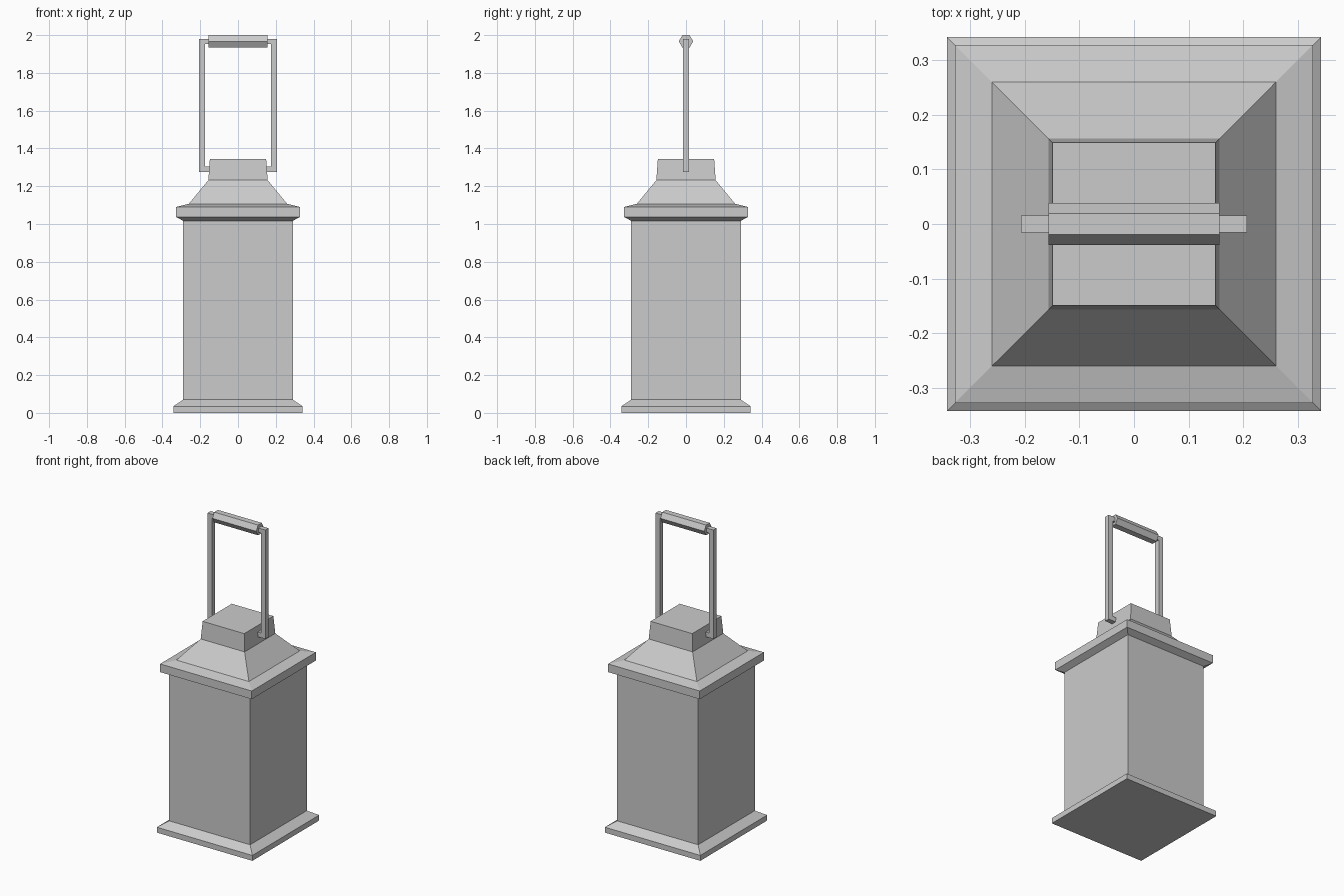
import bpy, bmesh, math
from mathutils import Matrix

if "Cube" in bpy.data.objects:
    bpy.data.objects.remove(bpy.data.objects["Cube"])


def finish(name, bm):
    bmesh.ops.recalc_face_normals(bm, faces=bm.faces)
    mesh = bpy.data.meshes.new(name)
    bm.to_mesh(mesh)
    bm.free()
    obj = bpy.data.objects.new(name, mesh)
    bpy.context.collection.objects.link(obj)
    return obj


def square_stack(name, profile):
    """Square tower through (half width, height) rings, capped at both ends."""
    bm = bmesh.new()
    rings = [[bm.verts.new((sx * h, sy * h, z))
              for sx, sy in ((-1, -1), (1, -1), (1, 1), (-1, 1))]
             for h, z in profile]
    for a, b in zip(rings, rings[1:]):
        for i in range(4):
            j = (i + 1) % 4
            bm.faces.new((a[i], a[j], b[j], b[i]))
    bm.faces.new(rings[0][::-1])
    bm.faces.new(rings[-1])
    return finish(name, bm)


# Lantern housing: base flange, body, eaves, sloped roof and cap
square_stack("lantern_housing", [
    (0.342, 0.0), (0.342, 0.035), (0.29, 0.07), (0.29, 1.017),
    (0.328, 1.037), (0.328, 1.09), (0.26, 1.107), (0.157, 1.232),
    (0.149, 1.345)])

# Handle arm: C-shaped bracket with peg and top stub, mirrored to the left
outline = [(0.14, 1.275), (0.207, 1.275), (0.207, 1.98), (0.15, 1.98),
           (0.15, 1.952), (0.176, 1.952), (0.176, 1.305), (0.14, 1.305)]
bm = bmesh.new()
face = bm.faces.new([bm.verts.new((x, -0.016, z)) for x, z in outline])
side = bmesh.ops.extrude_face_region(bm, geom=[face])["geom"]
bmesh.ops.translate(bm, vec=(0, 0.032, 0),
                    verts=[v for v in side if isinstance(v, bmesh.types.BMVert)])
arms = finish("handle_arms", bm)
arms.modifiers.new("Mirror", 'MIRROR')

# Hexagonal grip, flat side up
bm = bmesh.new()
bmesh.ops.create_cone(bm, cap_ends=True, segments=6, radius1=0.038,
                      radius2=0.038, depth=0.314)
# put corners on +/-local y, then lay the axis along x
pts = sorted(v.co.y for v in bm.verts)
if pts[-1] < 0.037:
    bmesh.ops.rotate(bm, verts=bm.verts, matrix=Matrix.Rotation(math.radians(30), 3, 'Z'))
bmesh.ops.rotate(bm, verts=bm.verts, matrix=Matrix.Rotation(math.radians(90), 3, 'Y'))
bmesh.ops.translate(bm, verts=bm.verts, vec=(0, 0, 1.967))
finish("handle_grip", bm)
